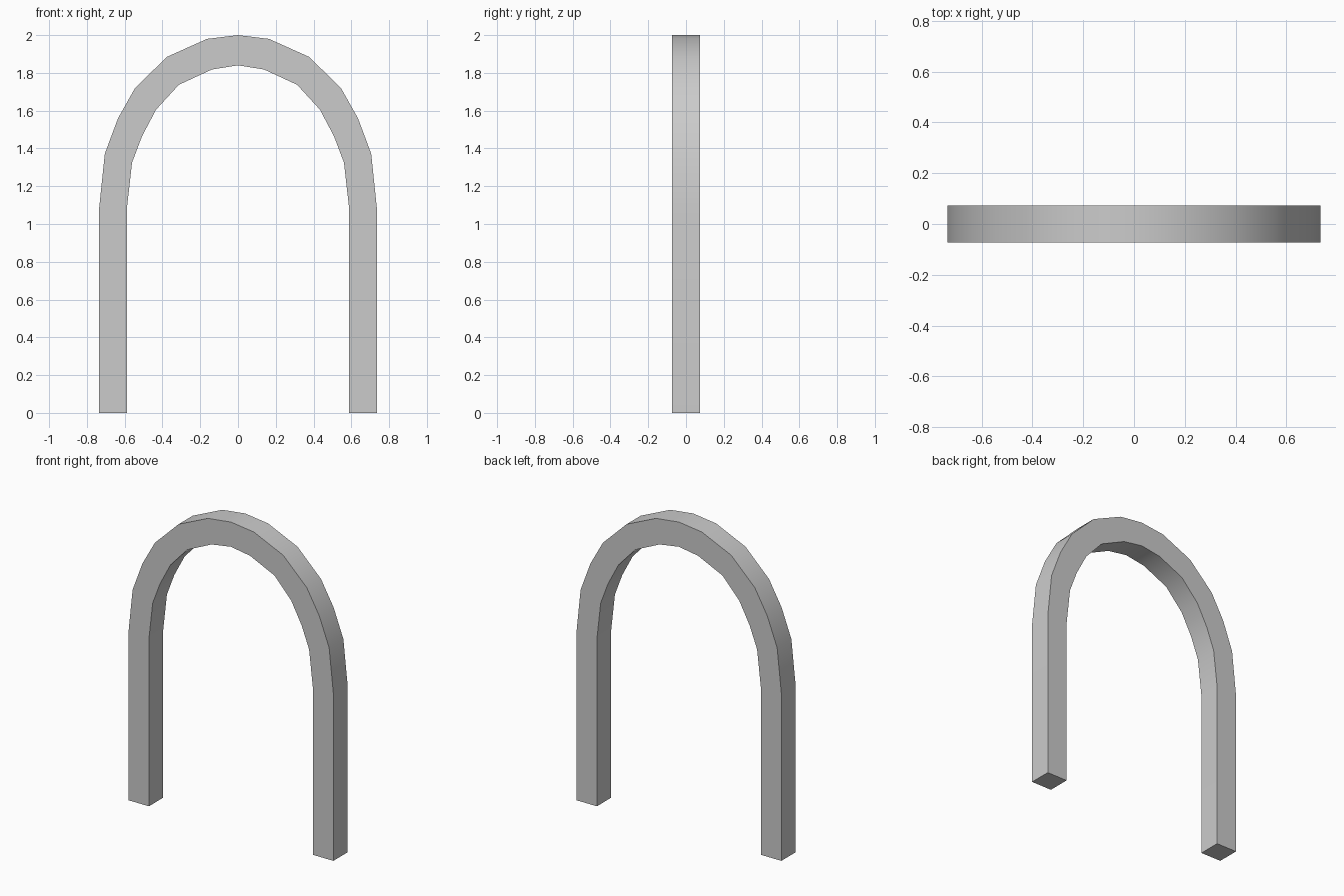
import bpy
import bmesh
import math

cube = bpy.data.objects.get("Cube")
if cube:
    bpy.data.objects.remove(cube, do_unlink=True)

# Plain grey material
grey = bpy.data.materials.new("plain_grey")
grey.use_nodes = True
colour = (0.6, 0.6, 0.6, 1)
grey.diffuse_color = colour
grey.node_tree.nodes["Principled BSDF"].inputs["Base Color"].default_value = colour

# Half profile from the foot up to the crown: outer and inner edges (x, z)
OUTER = [(0.735, 0), (0.735, 1.085), (0.705, 1.373), (0.635, 1.56),
         (0.545, 1.72), (0.376, 1.885), (0.164, 1.98), (0, 2)]
INNER = [(0.588, 0), (0.588, 1.085), (0.561, 1.325), (0.508, 1.465),
         (0.434, 1.605), (0.313, 1.737), (0.138, 1.818), (0, 1.84)]
HALF_DEPTH = 0.073


def full_edge(half):
    """Mirror a half edge into a complete foot-to-foot edge."""
    return half + [(-x, z) for x, z in reversed(half[:-1])]


# Arch: a strip of quads between the two edges, extruded through its depth
bm = bmesh.new()
outer, inner = [[bm.verts.new((x, -HALF_DEPTH, z)) for x, z in full_edge(half)]
                for half in (OUTER, INNER)]
for i in range(len(outer) - 1):
    bm.faces.new((outer[i], outer[i + 1], inner[i + 1], inner[i]))
back = bmesh.ops.extrude_face_region(bm, geom=bm.faces[:])
moved = [v for v in back["geom"] if isinstance(v, bmesh.types.BMVert)]
bmesh.ops.translate(bm, verts=moved, vec=(0, 2 * HALF_DEPTH, 0))
bmesh.ops.recalc_face_normals(bm, faces=bm.faces[:])

mesh = bpy.data.meshes.new("arch")
bm.to_mesh(mesh)
bm.free()
mesh.materials.append(grey)
arch = bpy.data.objects.new("arch", mesh)
bpy.context.collection.objects.link(arch)

# Smooth along the curve, sharp at the square corners
bpy.ops.object.select_all(action="DESELECT")
arch.select_set(True)
bpy.context.view_layer.objects.active = arch
bpy.ops.object.shade_smooth_by_angle(angle=math.radians(35))
